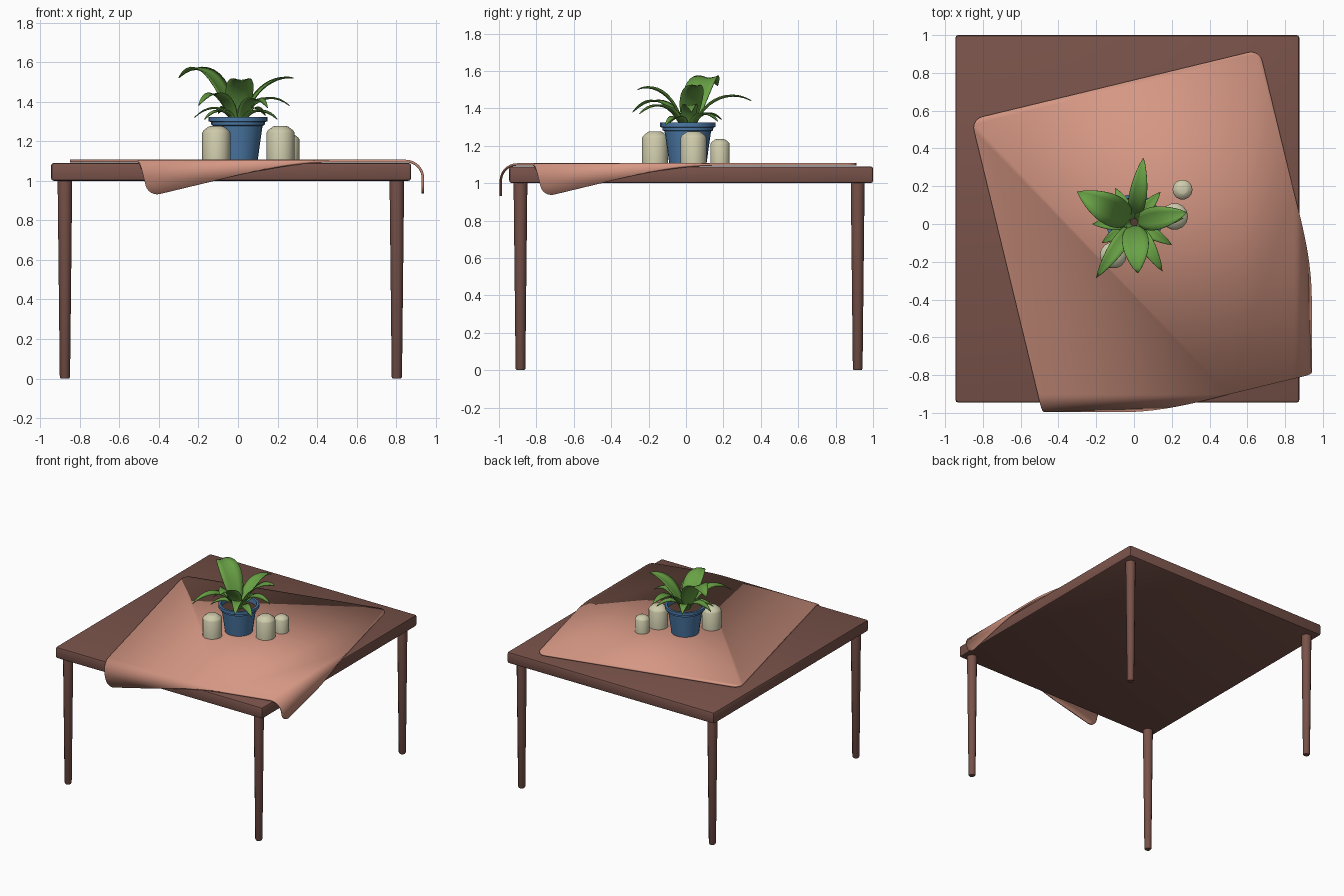
import bpy, bmesh, math
from mathutils import Vector

old = bpy.data.objects.get("Cube")
if old:
    bpy.data.objects.remove(old, do_unlink=True)


def material(name, color):
    m = bpy.data.materials.new(name)
    m.use_nodes = True
    m.diffuse_color = (*color, 1)
    m.node_tree.nodes["Principled BSDF"].inputs["Base Color"].default_value = (*color, 1)
    return m


wood = material("brown wood", (0.19, 0.085, 0.068))
linen = material("salmon cloth", (0.67, 0.31, 0.23))
glaze = material("blue glaze", (0.07, 0.19, 0.38))
wax = material("cream wax", (0.62, 0.60, 0.41))
leaf_green = material("leaf green", (0.14, 0.36, 0.06))
soil = material("dark soil", (0.09, 0.045, 0.03))


def finish(bm, name, mat, angle=35):
    bmesh.ops.recalc_face_normals(bm, faces=bm.faces)
    mesh = bpy.data.meshes.new(name)
    bm.to_mesh(mesh)
    bm.free()
    mesh.materials.append(mat)
    ob = bpy.data.objects.new(name, mesh)
    bpy.context.collection.objects.link(ob)
    bpy.ops.object.select_all(action='DESELECT')
    ob.select_set(True)
    bpy.context.view_layer.objects.active = ob
    bpy.ops.object.shade_smooth_by_angle(angle=math.radians(angle))
    return ob


def lathe(name, profile, center, mat, sides):
    """Revolve (radius, height) points around a vertical axis."""
    bm = bmesh.new()
    verts = [bm.verts.new((r, 0, z)) for r, z in profile]
    edges = [bm.edges.new(pair) for pair in zip(verts, verts[1:])]
    bmesh.ops.spin(bm, geom=verts + edges, axis=(0, 0, 1), cent=(0, 0, 0),
                   angle=math.tau, steps=sides, use_duplicate=False)
    bmesh.ops.remove_doubles(bm, verts=bm.verts, dist=0.0005)
    ob = finish(bm, name, mat)
    ob.location = center
    return ob


# Table top
bm = bmesh.new()
bmesh.ops.create_cube(bm, size=1)
bmesh.ops.scale(bm, vec=(1.82, 1.945, 0.09), verts=bm.verts)
bmesh.ops.translate(bm, vec=(-0.035, 0.0275, 1.045), verts=bm.verts)
bmesh.ops.bevel(bm, geom=bm.edges[:], offset=0.013, segments=2, profile=0.5, affect='EDGES')
finish(bm, "table_top", wood)

# Tapered legs
leg = [(0, 0), (0.021, 0), (0.026, 0.008), (0.037, 1.005), (0, 1.005)]
for side, x in (("right", -0.875), ("left", 0.803)):
    for end, y in (("front", -0.885), ("back", 0.918)):
        lathe(f"{end}_{side}_leg", leg, (x, y, 0), wood, 12)

# Tablecloth: turned rounded rectangle, draped over the left and front edges
TOP, BEND = 1.1, 0.088
EDGE_X, EDGE_Y = 0.847, -0.902
turn = math.radians(13.6)
U = Vector((math.cos(turn), math.sin(turn)))
V = Vector((-U.y, U.x))
u0, u1, v0, v1, corner = -0.707, 0.863, -0.995, 0.741, 0.06


def drape(d):
    """Sideways travel and drop for a distance past the bend."""
    a = max(d, 0) / BEND
    if a < math.pi / 2:
        return BEND * math.sin(a), BEND * (1 - math.cos(a))
    return BEND, d - BEND * (math.pi / 2 - 1)


bm = bmesh.new()
outline = []
for i, (u, v) in enumerate([(u1 - corner, v1 - corner), (u0 + corner, v1 - corner),
                            (u0 + corner, v0 + corner), (u1 - corner, v0 + corner)]):
    for k in range(7):
        a = (i + k / 6) * math.pi / 2
        p = U * (u + corner * math.cos(a)) + V * (v + corner * math.sin(a))
        outline.append(bm.verts.new((p.x, p.y, TOP)))
bm.faces.new(outline)
for k in range(11):
    d = BEND * math.pi / 2 * k / 10
    for co, no in (((EDGE_X + d, 0, 0), (1, 0, 0)), ((0, EDGE_Y - d, 0), (0, 1, 0))):
        bmesh.ops.bisect_plane(bm, geom=bm.verts[:] + bm.edges[:] + bm.faces[:],
                               plane_co=co, plane_no=no)
for vert in bm.verts:
    x, y = vert.co.x, vert.co.y
    if x > EDGE_X:
        out, drop = drape(x - EDGE_X)
        vert.co.x = EDGE_X + out
        vert.co.z -= drop
    if y < EDGE_Y:
        out, drop = drape(EDGE_Y - y)
        vert.co.y = EDGE_Y - out
        vert.co.z -= drop
cloth = finish(bm, "tablecloth", linen)
thick = cloth.modifiers.new("thickness", 'SOLIDIFY')
thick.thickness, thick.offset = 0.013, 0

# Flower pot and soil
POT = Vector((0, 0.01, 1.107))
lathe("flower_pot", [(0, 0), (0.1, 0), (0.124, 0.17), (0.135, 0.175), (0.136, 0.19),
                     (0.148, 0.193), (0.148, 0.216), (0.13, 0.216), (0.124, 0.16)],
      POT, glaze, 24)
lathe("soil", [(0, 0.185), (0.126, 0.18), (0.122, 0.16)], POT, soil, 24)

# Candles with chamfered shoulders
for name, x, y, r, h in (("front_candle", -0.11, -0.165, 0.071, 0.17),
                         ("left_candle", 0.215, 0.04, 0.071, 0.17),
                         ("small_candle", 0.257, 0.182, 0.053, 0.128)):
    lathe(name, [(0, 0), (r, 0), (r, h * 0.8), (r * 0.9, h * 0.87), (r * 0.55, h * 0.98),
                 (r * 0.4, h), (0, h)], (x, y, 1.107), wax, 14)


# Arching leaves
def leaf(index, tip, arch, half_width):
    root = Vector((0, 0.01, 1.27))
    tip = Vector(tip)
    flat = Vector((tip.x - root.x, tip.y - root.y, 0))
    side = Vector((-flat.y, flat.x, 0)).normalized()
    start = root + flat * 0.06
    c1 = root + flat * 0.2
    c1.z = (root.z + arch) / 2 + 0.03
    c2 = root + flat * 0.6
    c2.z = arch
    bm = bmesh.new()
    rows, steps = [], 12
    for k in range(steps + 1):
        t = k / steps
        s = 1 - t
        p = start * s**3 + c1 * 3 * s * s * t + c2 * 3 * s * t * t + tip * t**3
        w = half_width * (0.12 * s + math.sin(math.pi * t**0.9) ** 0.75 if 0 < t < 1 else 0.12 * s + 0.02)
        lift = Vector((0, 0, w * 0.22))
        rows.append([bm.verts.new(q) for q in (p - side * w + lift, p - side * w * 0.5 + lift * 0.3, p,
                                               p + side * w * 0.5 + lift * 0.3, p + side * w + lift)])
    for a, b in zip(rows, rows[1:]):
        for j in range(4):
            bm.faces.new((a[j], a[j + 1], b[j + 1], b[j]))
    ob = finish(bm, f"leaf_{index}", leaf_green, 60)
    mod = ob.modifiers.new("thickness", 'SOLIDIFY')
    mod.thickness, mod.offset = 0.004, 0


leaves = [
    ((-0.30, 0.17, 1.52), 1.64, 0.078),
    ((0.05, 0.35, 1.44), 1.51, 0.044),
    ((0.28, 0.06, 1.52), 1.53, 0.058),
    ((0.02, -0.26, 1.50), 1.54, 0.066),
    ((-0.20, -0.285, 1.38), 1.50, 0.040),
    ((0.15, -0.25, 1.37), 1.46, 0.038),
    ((0.26, 0.03, 1.38), 1.46, 0.040),
    ((-0.22, 0.0, 1.32), 1.40, 0.036),
    ((-0.17, -0.10, 1.31), 1.38, 0.032),
    ((0.20, -0.11, 1.31), 1.38, 0.032),
    ((0.14, 0.17, 1.33), 1.40, 0.032),
    ((-0.10, 0.19, 1.34), 1.40, 0.032),
]
for i, (tip, arch, half_width) in enumerate(leaves, 1):
    leaf(i, tip, arch, half_width)
